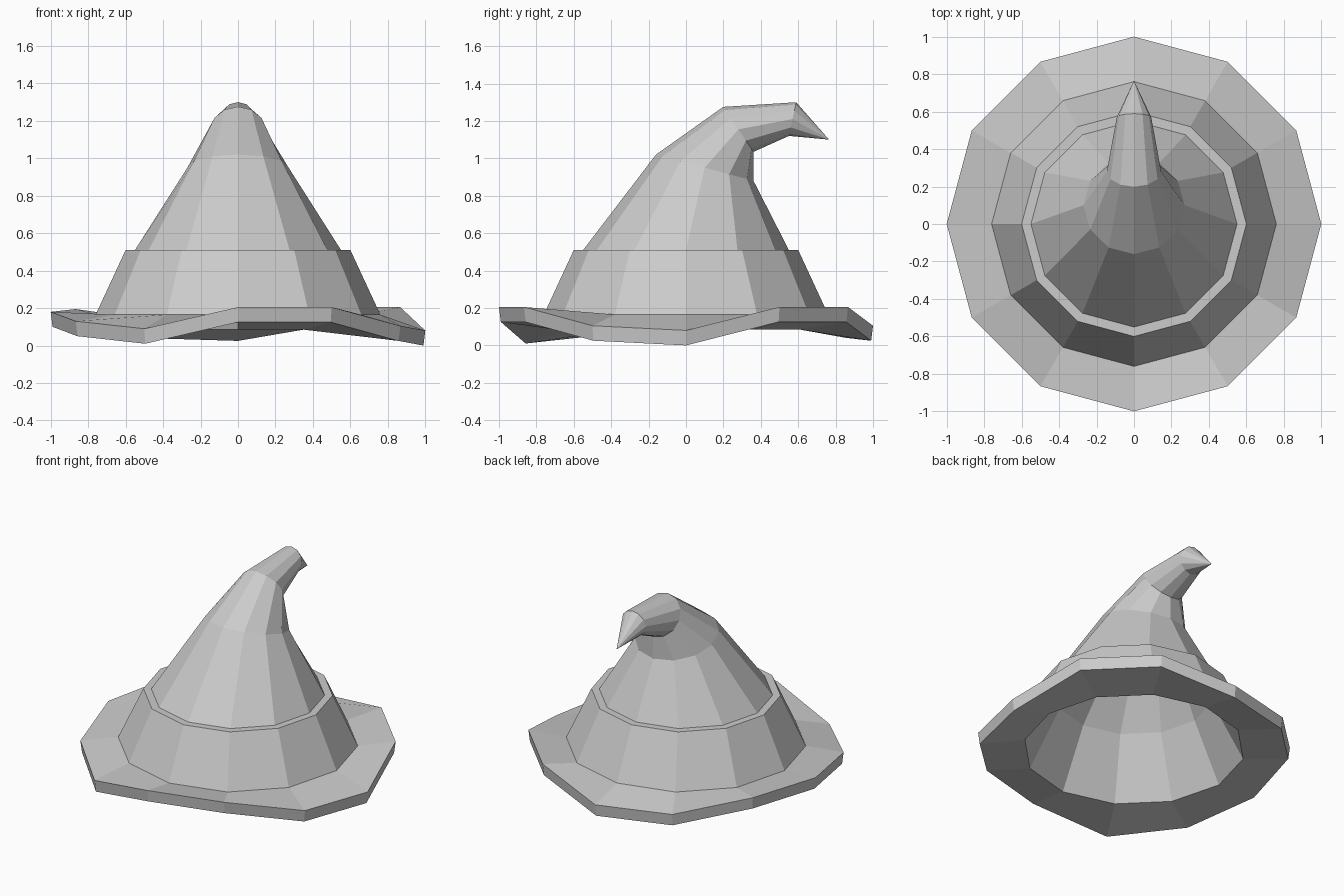
import bpy
from math import cos, sin, radians, tau

if "Cube" in bpy.data.objects:
    bpy.data.objects.remove(bpy.data.objects["Cube"])

N = 12


def ring(r, z, y=0.0, tilt=0.0, heights=None):
    """Twelve-sided ring, tipped backwards by tilt degrees or waved by heights."""
    t = radians(tilt)
    pts = []
    for k in range(N):
        a = tau * k / N
        v = r * sin(a)
        dz = heights[k] if heights else 0.0
        pts.append((r * cos(a), y + v * cos(t), z - v * sin(t) + dz))
    return pts


def loft(name, rings):
    """Skin rings in order; a one-point ring makes a tip."""
    verts, faces, starts = [], [], []
    for pts in rings:
        starts.append(len(verts))
        verts += pts
    for j in range(len(rings) - 1):
        a, b = starts[j], starts[j + 1]
        for i in range(N):
            n = (i + 1) % N
            if len(rings[j]) == 1:
                faces.append((a, b + n, b + i))
            elif len(rings[j + 1]) == 1:
                faces.append((a + i, a + n, b))
            else:
                faces.append((a + i, a + n, b + n, b + i))
    mesh = bpy.data.meshes.new(name)
    mesh.from_pydata(verts, [], faces)
    mesh.update()
    obj = bpy.data.objects.new(name, mesh)
    bpy.context.collection.objects.link(obj)
    return obj


# Wavy brim: underside, rim edge, top
wave = [.08, .205, .205, .105, .12, .195, .18, .13, .09, .205, .205, .105]
loft("brim", [ring(.70, .085), ring(.99, -.08, heights=wave),
              ring(1.0, 0, heights=wave), ring(.76, .165)])

# Band around the crown with a small flat ledge on top
loft("hat_band", [ring(.76, .165), ring(.60, .51), ring(.55, .51)])

# Crown curling back to a drooping point: radius, z, y, tilt
bends = [(.27, .95, .10, 15), (.145, 1.155, .28, 56), (.092, 1.21, .57, 102)]
loft("crown", [ring(.55, .51)] + [ring(*b) for b in bends] + [[(0, .765, 1.10)]])

# Hollow inside of the crown
inner = [ring(r * .75, z - .02, y, t) for r, z, y, t in bends[:2]]
loft("lining", [[(0, .50, 1.20)]] + inner[::-1] + [ring(.50, .48), ring(.70, .085)])
